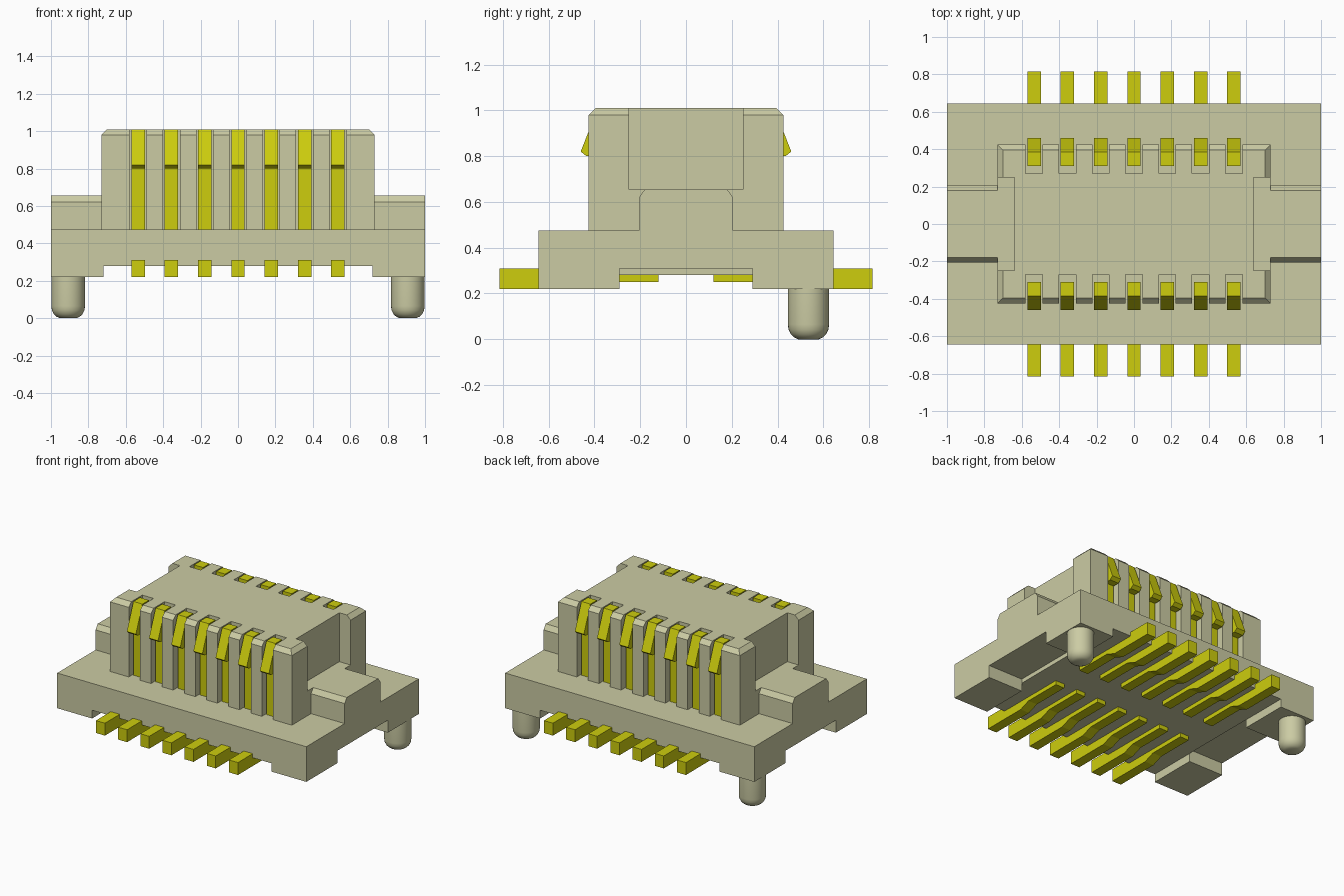
import bpy, bmesh, math
from mathutils import Vector

cube = bpy.data.objects.get("Cube")
if cube:
    bpy.data.objects.remove(cube, do_unlink=True)


def material(name, rgb):
    m = bpy.data.materials.new(name)
    m.use_nodes = True
    m.diffuse_color = (*rgb, 1)
    m.node_tree.nodes["Principled BSDF"].inputs["Base Color"].default_value = (*rgb, 1)
    return m


BEIGE = material("beige plastic", (0.60, 0.60, 0.37))
YELLOW = material("yellow metal", (0.61, 0.61, 0.004))


def finish(bm, name, mat):
    bmesh.ops.recalc_face_normals(bm, faces=bm.faces)
    me = bpy.data.meshes.new(name)
    bm.to_mesh(me)
    bm.free()
    me.materials.append(mat)
    ob = bpy.data.objects.new(name, me)
    bpy.context.collection.objects.link(ob)
    return ob


def add_box(bm, x0, x1, y0, y1, z0, z1):
    v = bmesh.ops.create_cube(bm, size=1)["verts"]
    for p in v:
        p.co = Vector((x0 if p.co.x < 0 else x1,
                       y0 if p.co.y < 0 else y1,
                       z0 if p.co.z < 0 else z1))


def extrude(name, points, direction, mat):
    """Close a 3D outline and extrude it along a direction."""
    bm = bmesh.new()
    f = bm.faces.new([bm.verts.new(p) for p in points])
    r = bmesh.ops.extrude_face_region(bm, geom=[f])
    bmesh.ops.translate(bm, vec=direction,
                        verts=[e for e in r["geom"] if isinstance(e, bmesh.types.BMVert)])
    return finish(bm, name, mat)


def cut(target, boxes):
    """Subtract boxes from a part and discard the cutter."""
    bm = bmesh.new()
    for b in boxes:
        add_box(bm, *b)
    cutter = finish(bm, "cutter", BEIGE)
    cutter.hide_render = True
    mod = target.modifiers.new("cut", "BOOLEAN")
    mod.operation = "DIFFERENCE"
    mod.solver = "EXACT"
    mod.object = cutter
    bpy.context.view_layer.objects.active = target
    bpy.ops.object.modifier_apply(modifier=mod.name)
    bpy.data.objects.remove(cutter, do_unlink=True)


PITCH = 0.178
PIN_X = [PITCH * i for i in range(-3, 4)]
SIDES = ((-1, "right"), (1, "left"))
ROWS = ((-1, "front"), (1, "back"))

# Base slab, with a wide channel underneath and a notch at each end
outline = [(-1, .22), (-.72, .22), (-.72, .28), (.72, .28), (.72, .22),
           (1, .22), (1, .475), (-1, .475)]
base = extrude("base", [(x, -.645, z) for x, z in outline], (0, 1.29, 0), BEIGE)
cut(base, [(-1.1, -.72, -.29, .29, .1, .31), (.72, 1.1, -.29, .29, .1, .31)])

# Tower with chamfered top, contact slots and end recesses
bm = bmesh.new()
add_box(bm, -.73, .73, -.425, .425, .475, 1.01)
top = [e for e in bm.edges if all(v.co.z > 1 for v in e.verts)]
bmesh.ops.bevel(bm, geom=top, offset=.03, segments=1, affect="EDGES")
tower = finish(bm, "tower", BEIGE)
cuts = [(s * .685 - .045 if s > 0 else -.8, .8 if s > 0 else -.64, -.248, .248, .655, 1.1)
        for s, _ in SIDES]
for x in PIN_X:
    cuts += [(x - .045, x + .045, .27, .5, .4, 1.1),
             (x - .045, x + .045, -.5, -.27, .4, 1.1)]
cut(tower, cuts)

# Chamfered block and locating peg at each end
block = [(-.205, .475), (.205, .475), (.205, .62), (.18, .655), (-.18, .655), (-.205, .62)]
peg = [(0, 0), (.045, 0), (.062, .008), (.077, .022), (.087, .042), (.09, .065), (.09, .22), (0, .22)]
for s, side in SIDES:
    extrude(f"{side}_end_block", [(s * .73, y, z) for y, z in block], (s * .27, 0, 0), BEIGE)
    bm = bmesh.new()
    vs = [bm.verts.new((r, 0, z)) for r, z in peg]
    es = [bm.edges.new(p) for p in zip(vs, vs[1:])]
    bmesh.ops.spin(bm, geom=vs + es, cent=(0, 0, 0), axis=(0, 0, 1),
                   angle=math.tau, steps=32)
    bmesh.ops.remove_doubles(bm, verts=bm.verts, dist=1e-4)
    ob = finish(bm, f"{side}_peg", BEIGE)
    ob.location = (s * .908, .535, 0)
    bpy.ops.object.select_all(action="DESELECT")
    ob.select_set(True)
    bpy.context.view_layer.objects.active = ob
    bpy.ops.object.shade_smooth_by_angle(angle=math.radians(40))

# Contacts: foot, upright strip and hooked tip in one profile
contact = [(.12, .25), (.40, .25), (.48, .22), (.815, .22), (.815, .31), (.385, .31),
           (.385, .80), (.435, .80), (.46, .82), (.385, 1.01), (.31, 1.01),
           (.31, .31), (.12, .31)]
for s, row in ROWS:
    for i, x in enumerate(PIN_X):
        extrude(f"{row}_contact_{i + 1}", [(x - .036, s * y, z) for y, z in contact],
                (.072, 0, 0), YELLOW)
